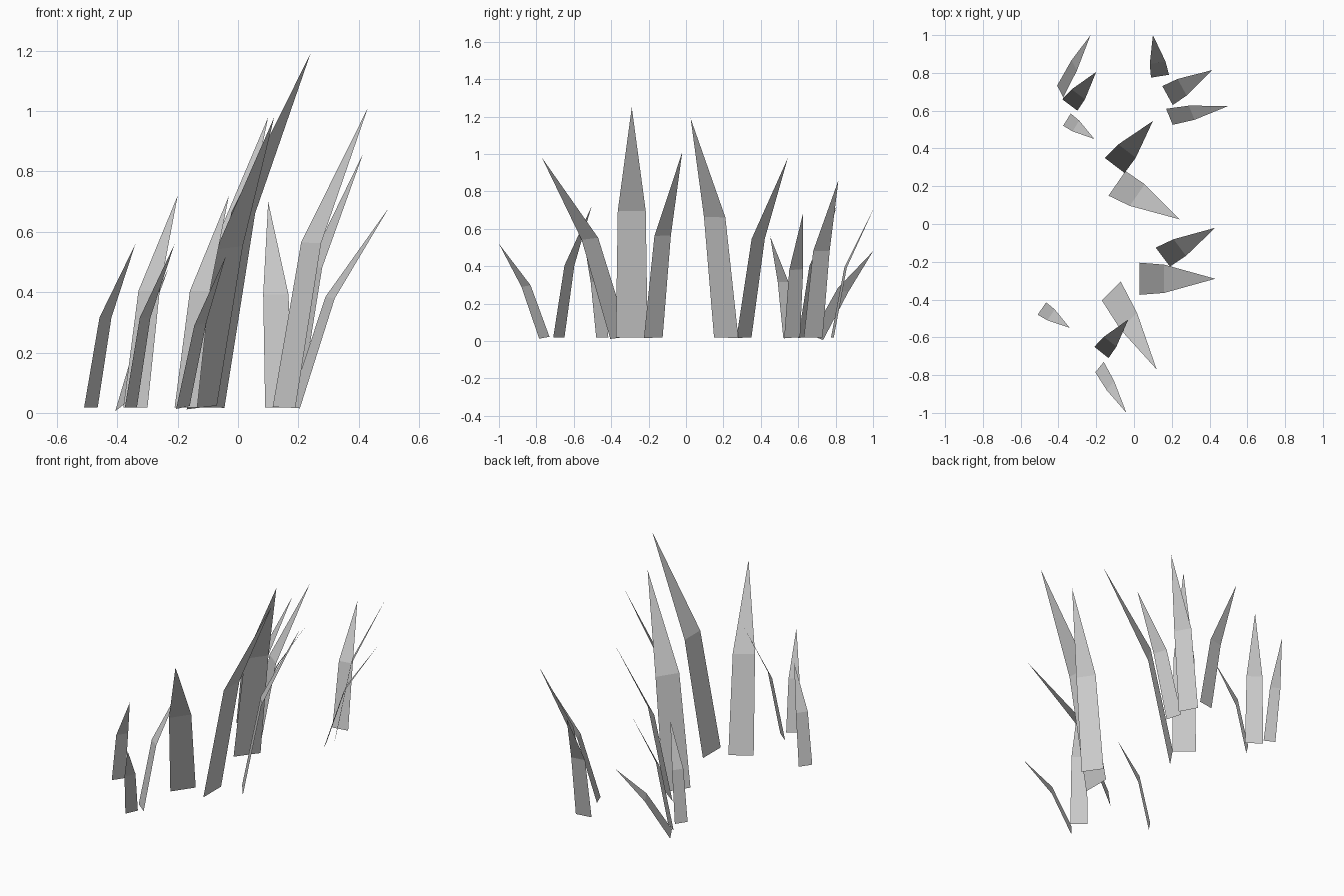
import bpy
import bmesh
from mathutils import Vector

cube = bpy.data.objects.get("Cube")
if cube:
    bpy.data.objects.remove(cube, do_unlink=True)

# One plain grey for every blade
grey = bpy.data.materials.new("blade_grey")
grey.use_nodes = True
colour = (0.6, 0.6, 0.6, 1.0)
grey.diffuse_color = colour
grey.node_tree.nodes["Principled BSDF"].inputs["Base Color"].default_value = colour

GROUND = 0.018      # height of the middle of each base edge
BEND_HEIGHT = 0.55  # where the blade bends, as a share of its height
BEND_WIDTH = 0.88   # width at the bend, as a share of the base


def make_blade(name, corner_a, corner_b, tip):
    """A bent flat blade: a tapering lower strip and a pointed upper part."""
    a, b = Vector((*corner_a, GROUND)), Vector((*corner_b, GROUND))
    tip = Vector(tip)
    base = (a + b) / 2
    rise = tip - base

    # Blades that lean further also bend further out
    lean = rise.xy.length / rise.z
    reach = 0.325 + (lean - 0.325) / 3
    lower = Vector((rise.x * reach, rise.y * reach, rise.z * BEND_HEIGHT))

    # Roll the base edge so that it is square to the lower strip
    half = (b - a) / 2
    half.z = -half.xy.dot(lower.xy) / lower.z
    bend = base + lower

    bm = bmesh.new()
    corners = [base - half, base + half,
               bend + half * BEND_WIDTH, bend - half * BEND_WIDTH, tip]
    v = [bm.verts.new(p) for p in corners]
    bm.faces.new((v[0], v[1], v[2], v[3]))
    bm.faces.new((v[3], v[2], v[4]))
    mesh = bpy.data.meshes.new(name)
    bm.to_mesh(mesh)
    bm.free()
    mesh.materials.append(grey)
    blade = bpy.data.objects.new(name, mesh)
    bpy.context.collection.objects.link(blade)


# Each blade: two base corners on the ground, then the tip
blades = {
    "back_right_drooping_blade": ((-.407, .733), (-.375, .67), (-.23, 1.0, .48)),
    "back_right_tall_blade": ((-.38, .66), (-.30, .60), (-.20, .805, .72)),
    "back_right_short_blade": ((-.375, .52), (-.335, .585), (-.21, .45, .56)),
    "back_blade": ((.09, .775), (.185, .79), (.10, 1.0, .70)),
    "back_left_tall_blade": ((.15, .73), (.205, .63), (.415, .815, .86)),
    "back_left_short_blade": ((.17, .61), (.205, .525), (.50, .625, .68)),
    "middle_back_blade": ((-.155, .35), (-.05, .27), (.10, .545, .98)),
    "middle_tall_blade": ((-.135, .15), (-.045, .28), (.24, .025, 1.19)),
    "middle_left_blade": ((.115, -.125), (.19, -.225), (.43, -.02, 1.01)),
    "tallest_blade": ((.03, -.205), (.03, -.375), (.43, -.29, 1.25)),
    "front_tall_blade": ((-.17, -.405), (-.07, -.305), (.12, -.77, .98)),
    "front_right_blade": ((-.51, -.48), (-.465, -.415), (-.34, -.55, .56)),
    "front_middle_blade": ((-.21, -.65), (-.135, -.71), (-.03, -.505, .72)),
    "front_drooping_blade": ((-.205, -.785), (-.16, -.73), (-.04, -1.0, .52)),
}
for name, (corner_a, corner_b, tip) in blades.items():
    make_blade(name, corner_a, corner_b, tip)
